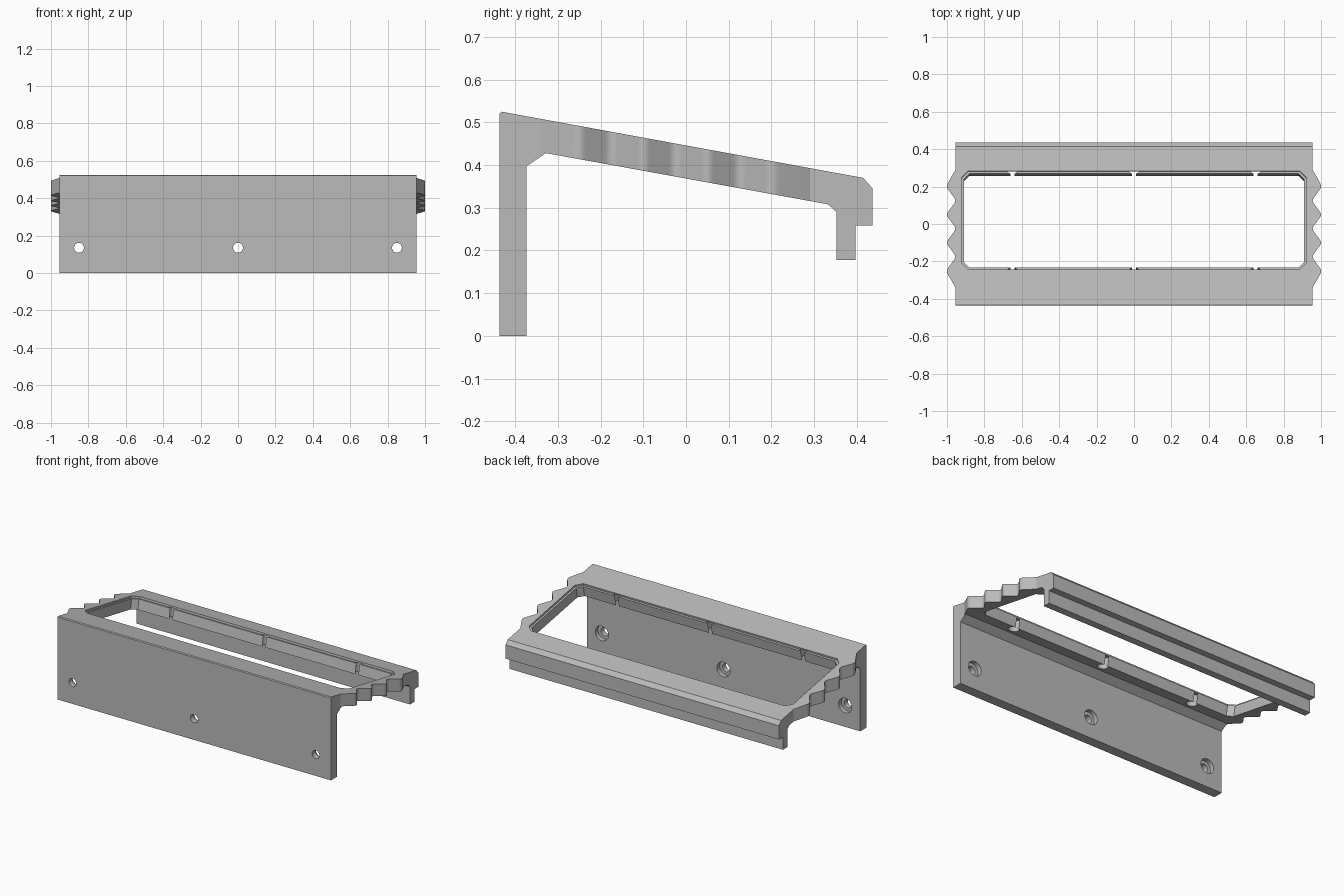
import bpy
import bmesh
import math
from mathutils import Matrix, Vector

if "Cube" in bpy.data.objects:
    bpy.data.objects.remove(bpy.data.objects["Cube"])

grey = bpy.data.materials.new("light grey")
grey.use_nodes = True
grey.diffuse_color = (0.5, 0.5, 0.5, 1)
grey.node_tree.nodes["Principled BSDF"].inputs["Base Color"].default_value = (0.5, 0.5, 0.5, 1)


def prism(name, outline, low, high, matrix=Matrix()):
    """Extrude a flat outline along local z, then place it with matrix."""
    bm = bmesh.new()
    face = bm.faces.new([bm.verts.new((a, b, low)) for a, b in outline])
    top = bmesh.ops.extrude_face_region(bm, geom=[face])["geom"]
    verts = [v for v in top if isinstance(v, bmesh.types.BMVert)]
    bmesh.ops.translate(bm, verts=verts, vec=(0, 0, high - low))
    bmesh.ops.transform(bm, matrix=matrix, verts=bm.verts)
    bmesh.ops.recalc_face_normals(bm, faces=bm.faces)
    mesh = bpy.data.meshes.new(name)
    bm.to_mesh(mesh)
    bm.free()
    obj = bpy.data.objects.new(name, mesh)
    bpy.context.collection.objects.link(obj)
    mesh.materials.append(grey)
    return obj


def circle(x, y, r, n=32):
    return [(x + r * math.cos(math.tau * i / n), y + r * math.sin(math.tau * i / n)) for i in range(n)]


def chamfered_rectangle(x, y, c):
    return [(x - c, y), (x, y - c), (x, c - y), (x - c, -y),
            (c - x, -y), (-x, c - y), (-x, y - c), (c - x, y)]


def combine(target, tool, operation="DIFFERENCE"):
    mod = target.modifiers.new("cut", "BOOLEAN")
    mod.operation = operation
    mod.solver = "EXACT"
    mod.object = tool
    bpy.context.view_layer.objects.active = target
    bpy.ops.object.modifier_apply(modifier=mod.name)
    bpy.data.objects.remove(tool)


# Bracket cross-section (y, z), extruded along x
section = [(-0.437, 0), (-0.437, 0.52), (-0.432, 0.525), (0.415, 0.37), (0.437, 0.345),
           (0.437, 0.258), (0.397, 0.258), (0.397, 0.178), (0.352, 0.178), (0.352, 0.29),
           (0.333, 0.308), (-0.328, 0.428), (-0.374, 0.397), (-0.374, 0)]
along_x = Matrix(((0, 0, 1, 0), (1, 0, 0, 0), (0, 1, 0, 0), (0, 0, 0, 1)))
bracket = prism("sloped_bracket", section, -1.1, 1.1, along_x)

# Plan outline with softly rounded teeth on both ends
zigzag = [Vector((0.955, -0.34))]
for i in range(7):
    zigzag.append(Vector((1.0055 if i % 2 == 0 else 0.95, -0.25 + 0.075 * i)))
zigzag.append(Vector((0.955, 0.29)))
side = [(0.955, -0.6), tuple(zigzag[0])]
for before, corner, after in zip(zigzag, zigzag[1:], zigzag[2:]):
    a, b = corner.lerp(before, 0.2), corner.lerp(after, 0.2)
    for k in range(7):
        t = k / 6
        side.append(tuple(a.lerp(corner, t).lerp(corner.lerp(b, t), t)))
side += [tuple(zigzag[-1]), (0.955, 0.6)]
plan = side + [(-x, y) for x, y in reversed(side)]
combine(bracket, prism("plan_cutter", plan, -0.3, 0.8), "INTERSECT")

# Rectangular opening with a narrow ledge, square to the sloped plate
tilt = Matrix.Translation((0, 0.02, 0.4423)) @ Matrix.Rotation(-0.181, 4, "X")
combine(bracket, prism("opening_cutter", chamfered_rectangle(0.91, 0.255, 0.03), -0.2, 0.1, tilt))
combine(bracket, prism("ledge_cutter", chamfered_rectangle(0.922, 0.267, 0.035), -0.012, 0.1, tilt))

# Blind pockets under the plate, beside the opening
for x in (-0.65, 0, 0.65):
    for y in (-0.285, 0.285):
        combine(bracket, prism("pocket_cutter", circle(x, y, 0.032), -0.1, -0.01, tilt))

# Counterbored screw holes through the front wall
upright = Matrix.Rotation(math.pi / 2, 4, "X")
for x in (-0.85, 0, 0.85):
    combine(bracket, prism("screw_cutter", circle(x, 0.135, 0.026), 0.3, 0.5, upright))
    combine(bracket, prism("counterbore_cutter", circle(x, 0.135, 0.046), 0.3, 0.402, upright))

bpy.ops.object.select_all(action="DESELECT")
bracket.select_set(True)
bpy.context.view_layer.objects.active = bracket
bpy.ops.object.shade_smooth_by_angle(angle=math.radians(25))
